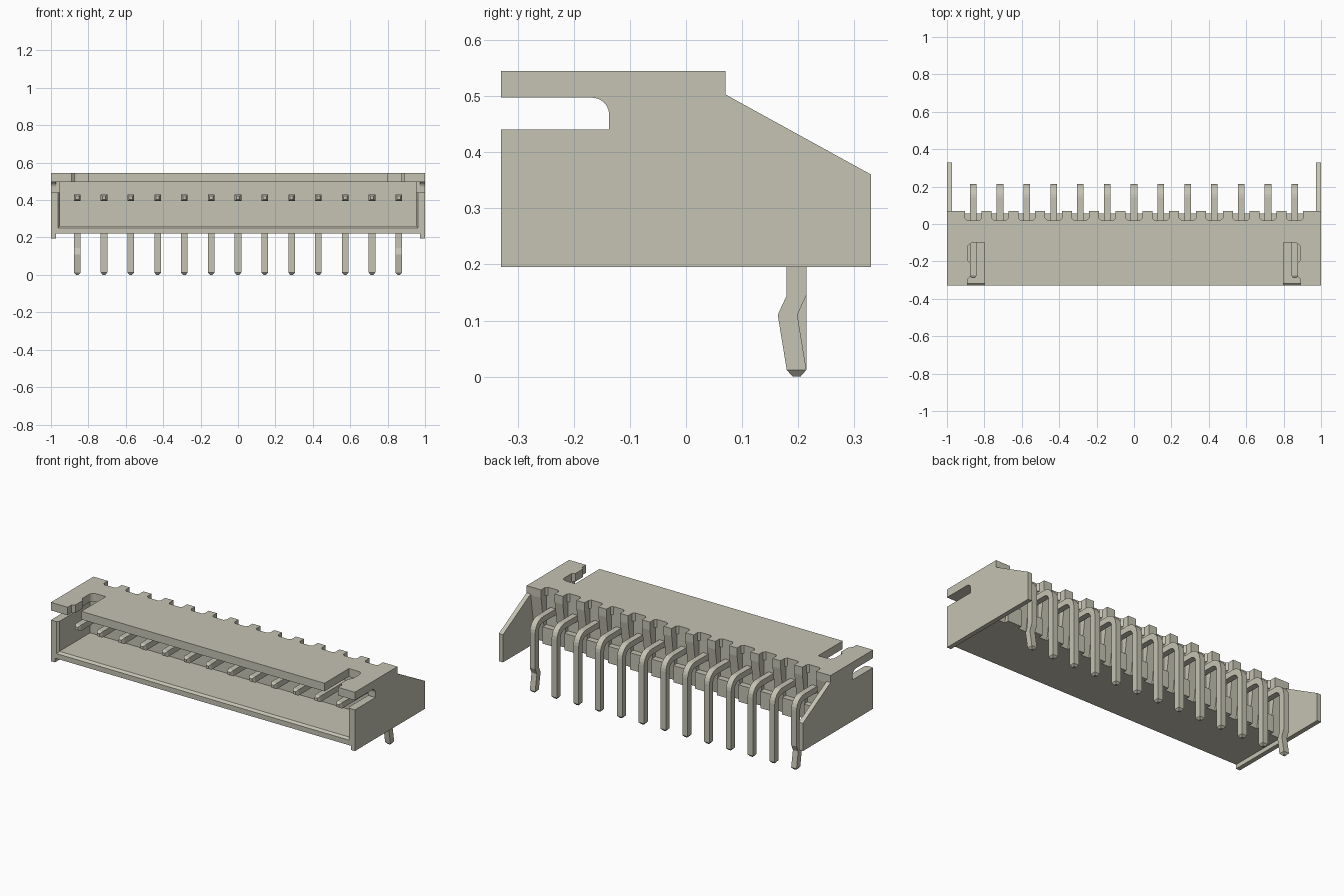
import bpy, bmesh
from math import sin, cos, pi, radians

if "Cube" in bpy.data.objects:
    bpy.data.objects.remove(bpy.data.objects["Cube"], do_unlink=True)

mat = bpy.data.materials.new("warm_ivory")
mat.use_nodes = True
COLOUR = (0.56, 0.546, 0.451, 1)
mat.diffuse_color = COLOUR
mat.node_tree.nodes["Principled BSDF"].inputs["Base Color"].default_value = COLOUR

PINS, PITCH = 13, 0.1433
pin_x = [(i - (PINS - 1) / 2) * PITCH for i in range(PINS)]
NOTCH = 0.045      # half width of the rear notch around each pin
BACK, RECESS = 0.07, 0.02


def finish(name, bm):
    bmesh.ops.recalc_face_normals(bm, faces=bm.faces)
    me = bpy.data.meshes.new(name)
    bm.to_mesh(me)
    bm.free()
    me.materials.append(mat)
    ob = bpy.data.objects.new(name, me)
    bpy.context.collection.objects.link(ob)
    return ob


def prism(name, pts, axis, lo, hi):
    """Extrude a 2D outline along axis x (outline in y, z) or z (outline in x, y)."""
    bm = bmesh.new()
    place = (lambda p, t: (t, *p)) if axis == "x" else (lambda p, t: (*p, t))
    a = [bm.verts.new(place(p, lo)) for p in pts]
    b = [bm.verts.new(place(p, hi)) for p in pts]
    bm.faces.new(a)
    bm.faces.new(b)
    for i in range(len(pts)):
        j = (i + 1) % len(pts)
        bm.faces.new((a[i], a[j], b[j], b[i]))
    return finish(name, bm)


def box(name, x0, x1, y0, y1, z0, z1):
    return prism(name, [(x0, y0), (x1, y0), (x1, y1), (x0, y1)], "z", z0, z1)


def arc(cx, cy, r, a0, a1, n=6):
    steps = [radians(a0 + (a1 - a0) * i / n) for i in range(n + 1)]
    return [(cx + r * cos(a), cy + r * sin(a)) for a in steps]


# Top plate: two latch slots at the front, a notch per pin at the back
slot = [(0.80, -0.33), (0.80, -0.10)] + arc(0.86, -0.13, 0.03, 90, 0) + [
    (0.89, -0.195), (0.873, -0.21), (0.873, -0.28), (0.89, -0.295), (0.89, -0.33)]
outline = [(-1, -0.33)] + [(-x, y) for x, y in reversed(slot)] + slot
outline += [(1, -0.33), (1, BACK)]
for x in reversed(pin_x):
    outline += [(x + NOTCH, BACK), (x + NOTCH, RECESS + 0.012), (x + NOTCH - 0.012, RECESS),
                (x - NOTCH + 0.012, RECESS), (x - NOTCH, RECESS + 0.012), (x - NOTCH, BACK)]
outline.append((-1, BACK))
prism("top_plate", outline, "z", 0.497, 0.545)

# Floor with chamfered front lip, and the rear wall of the cavity
prism("floor", [(-0.33, 0.22), (-0.33, 0.25), (-0.318, 0.262), (RECESS, 0.262),
                (RECESS, 0.22)], "x", -0.973, 0.973)
box("rear_wall", -0.96, 0.96, -0.03, RECESS, 0.262, 0.497)

# Side walls with a latch slot and a sloped rear wing
wall = [(-0.33, 0.195), (0.33, 0.195), (0.33, 0.36), (BACK, 0.503), (BACK, 0.545),
        (-0.33, 0.545), (-0.33, 0.497)] + arc(-0.167, 0.467, 0.03, 90, 0) + [
        (-0.137, 0.44), (-0.33, 0.44)]
for s, side in ((1, "left"), (-1, "right")):
    prism(side + "_side_wall", wall, "x", s * 0.973, s)
    lining = [(0.973, -0.33), (0.962, -0.33), (0.952, -0.318), (0.952, RECESS), (0.973, RECESS)]
    prism(side + "_wall_lining", [(s * x, y) for x, y in lining], "z", 0.25, 0.44)
    box(side + "_upper_lining", s * 0.952, s * 0.973, -0.137, RECESS, 0.44, 0.497)

# Tapered ribs between the pins and at both ends
rib = [(RECESS, 0.22), (RECESS + 0.008, 0.22), (BACK, 0.497), (RECESS, 0.497)]
edges = [-0.973] + [x + d for x in pin_x for d in (-NOTCH, NOTCH)] + [0.973]
for i in range(0, len(edges), 2):
    prism(f"rear_rib_{i // 2 + 1}", rib, "x", edges[i], edges[i + 1])

# Right-angle pins: square section swept along a path of (y, z, normal angle, scale)
H = 0.0175


def pin(name, x, kinked):
    path = [(-0.29, 0.412, pi / 2, 0.5), (-0.275, 0.412, pi / 2, 1)]
    for i in range(7):
        a = pi / 2 * (1 - i / 6)
        path.append((0.142 + 0.055 * cos(a), 0.357 + 0.055 * sin(a), a, 1))
    if kinked:
        path += [(0.197, 0.145, 0, 1), (0.181, 0.11, 0, 1)]
    path += [(0.197, 0.012, 0, 1), (0.197, 0, 0, 0.4)]
    bm = bmesh.new()
    rings = []
    for y, z, a, k in path:
        h = H * k
        rings.append([bm.verts.new((x + sx * h, y + sn * h * cos(a), z + sn * h * sin(a)))
                      for sx, sn in ((-1, -1), (1, -1), (1, 1), (-1, 1))])
    for r, q in zip(rings, rings[1:]):
        for i in range(4):
            j = (i + 1) % 4
            bm.faces.new((r[i], r[j], q[j], q[i]))
    bm.faces.new(rings[0])
    bm.faces.new(rings[-1])
    finish(name, bm)


for i, x in enumerate(pin_x):
    pin(f"pin_{i + 1}", x, i in (0, PINS - 1))
    # Ledge below each pin in the rear notch
    box(f"pin_ledge_{i + 1}", x - NOTCH, x + NOTCH, RECESS, 0.055, 0.22, 0.32)
